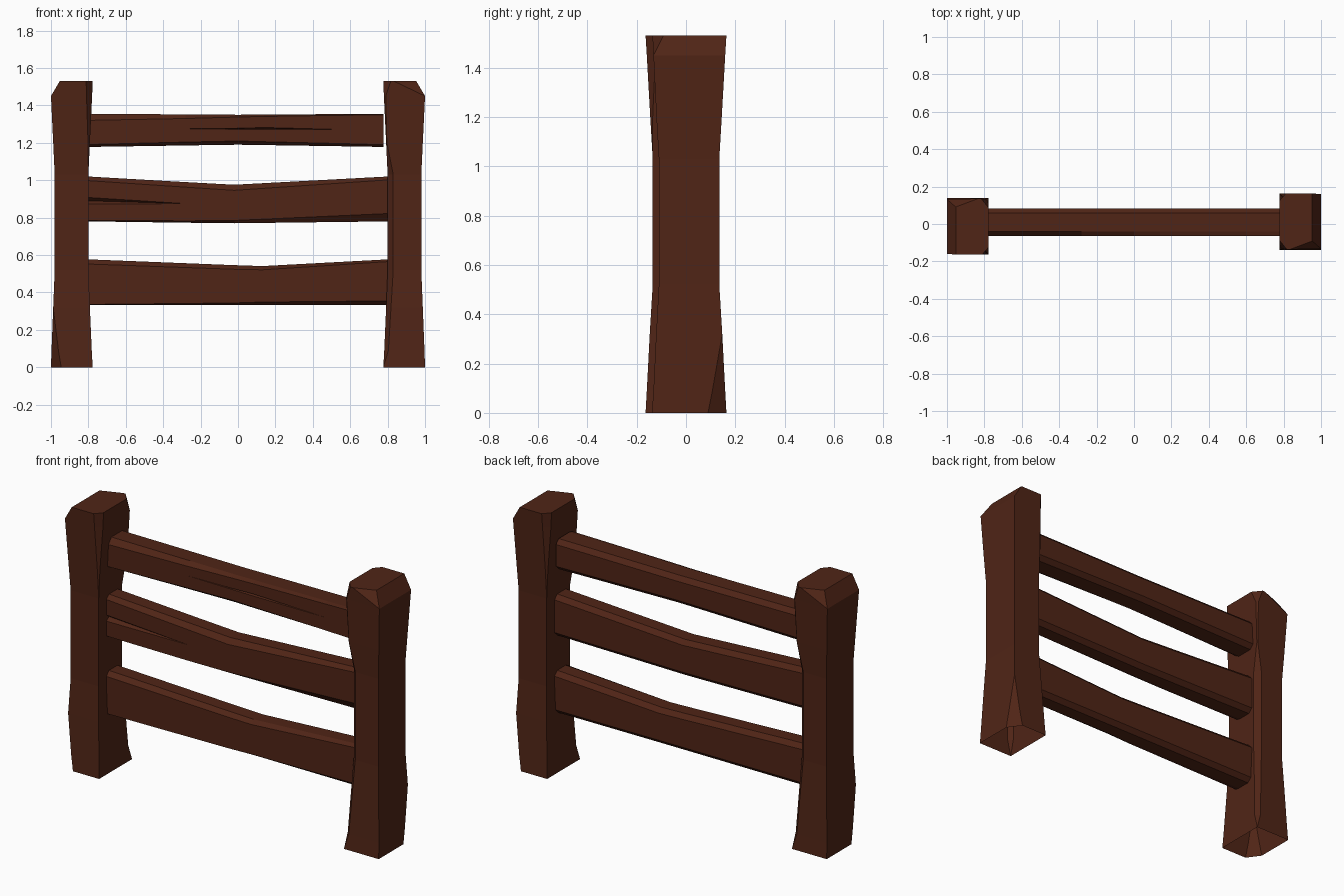
import bpy, bmesh, math

if "Cube" in bpy.data.objects:
    bpy.data.objects.remove(bpy.data.objects["Cube"])

wood = bpy.data.materials.new("dark_brown_wood")
wood.diffuse_color = (0.08, 0.018, 0.008, 1)
wood.use_nodes = True
wood.node_tree.nodes["Principled BSDF"].inputs["Base Color"].default_value = wood.diffuse_color


def loft(name, rings, cap_start=True):
    """Skin a list of equal-length point rings and cap the ends."""
    bm = bmesh.new()
    loops = [[bm.verts.new(p) for p in ring] for ring in rings]
    n = len(loops[0])
    for a, b in zip(loops, loops[1:]):
        for i in range(n):
            j = (i + 1) % n
            bm.faces.new((a[i], a[j], b[j], b[i]))
    bm.faces.new(loops[-1])
    if cap_start:
        bm.faces.new(loops[0][::-1])
    bmesh.ops.remove_doubles(bm, verts=bm.verts, dist=0.0005)
    bmesh.ops.recalc_face_normals(bm, faces=bm.faces)
    mesh = bpy.data.meshes.new(name)
    bm.to_mesh(mesh)
    bm.free()
    mesh.materials.append(wood)
    obj = bpy.data.objects.new(name, mesh)
    bpy.context.collection.objects.link(obj)
    return obj


def post_ring(z, x0, x1, y0, y1, of=(0, 0), inf=(0, 0), inb=(0, 0), ob=(0, 0)):
    """Rectangle with an (x, y) cut on each corner: outer/inner, front/back."""
    return [(x0, y0 + of[1], z), (x0 + of[0], y0, z),
            (x1 - inf[0], y0, z), (x1, y0 + inf[1], z),
            (x1, y1 - inb[1], z), (x1 - inb[0], y1, z),
            (x0 + ob[0], y1, z), (x0, y1 - ob[1], z)]


# Posts: waisted, hewn corners, open underneath; the right one is turned around
left = loft("left_post", [
    post_ring(0, -1, -0.777, -0.164, 0.138, of=(0.055, 0.075)),
    post_ring(0.09, -0.997, -0.782, -0.159, 0.132, of=(0.037, 0.052), inb=(0.022, 0.022)),
    post_ring(0.32, -0.988, -0.792, -0.147, 0.121, inb=(0.026, 0.026)),
    post_ring(0.52, -0.98, -0.80, -0.135, 0.11, inb=(0.03, 0.03)),
    post_ring(1.03, -0.98, -0.80, -0.135, 0.11, inb=(0.03, 0.03)),
    post_ring(1.2, -0.988, -0.792, -0.145, 0.12, inf=(0.01, 0.01), inb=(0.004, 0.004)),
    post_ring(1.45, -1, -0.78, -0.159, 0.132, inf=(0.03, 0.035), inb=(0.01, 0.01)),
    post_ring(1.53, -0.953, -0.777, -0.164, 0.136, inf=(0.035, 0.04),
              inb=(0.04, 0.05), ob=(0.12, 0.045)),
], cap_start=False)
right = bpy.data.objects.new("right_post", left.data)
right.rotation_euler.z = math.pi
bpy.context.collection.objects.link(right)


def rail_ring(x, z0, z1, low, high, crack=None, yb=0.063):
    """Rail section; low/high are front chamfer heights, crack = (z, half height, depth)."""
    yf = -0.065
    pts = [(yf + 0.025, z0), (yb - 0.025, z0), (yb, z0 + 0.025), (yb, z1 - 0.025),
           (yb - 0.025, z1), (yf + 0.025, z1), (yf, z1 - high)]
    if crack:
        z, h, d = crack
        pts += [(yf, z + h), (yf + d, z), (yf, z - h)]
    pts.append((yf, z0 + low))
    return [(x, y, z) for y, z in pts]


# Rails: slightly sagging planks, two with a split in the front
top_back = 0.083
loft("top_rail", [
    rail_ring(-0.80, 1.178, 1.355, 0.013, 0.035, (1.27, 0, 0), top_back),
    rail_ring(-0.28, 1.186, 1.352, 0.018, 0.022, (1.275, 0, 0), top_back),
    rail_ring(0.0, 1.19, 1.35, 0.02, 0.012, (1.275, 0.003, 0.012), top_back),
    rail_ring(0.14, 1.188, 1.351, 0.018, 0.01, (1.276, 0.006, 0.015), top_back),
    rail_ring(0.6, 1.181, 1.354, 0.014, 0.006, (1.27, 0, 0), top_back),
    rail_ring(0.777, 1.178, 1.355, 0.012, 0.005, (1.27, 0, 0), top_back),
])
loft("middle_rail", [
    rail_ring(-0.803, 0.78, 1.02, 0.006, 0.022, (0.89, 0.018, 0.025)),
    rail_ring(-0.28, 0.773, 0.99, 0.01, 0.027, (0.875, 0, 0)),
    rail_ring(-0.02, 0.77, 0.976, 0.015, 0.03, (0.875, 0, 0)),
    rail_ring(0.803, 0.78, 1.02, 0.042, 0.018, (0.89, 0, 0)),
])
loft("bottom_rail", [
    rail_ring(-0.803, 0.333, 0.577, 0.003, 0.025),
    rail_ring(-0.02, 0.334, 0.546, 0.01, 0.022),
    rail_ring(0.13, 0.334, 0.541, 0.015, 0.02),
    rail_ring(0.803, 0.333, 0.577, 0.022, 0.012),
])
